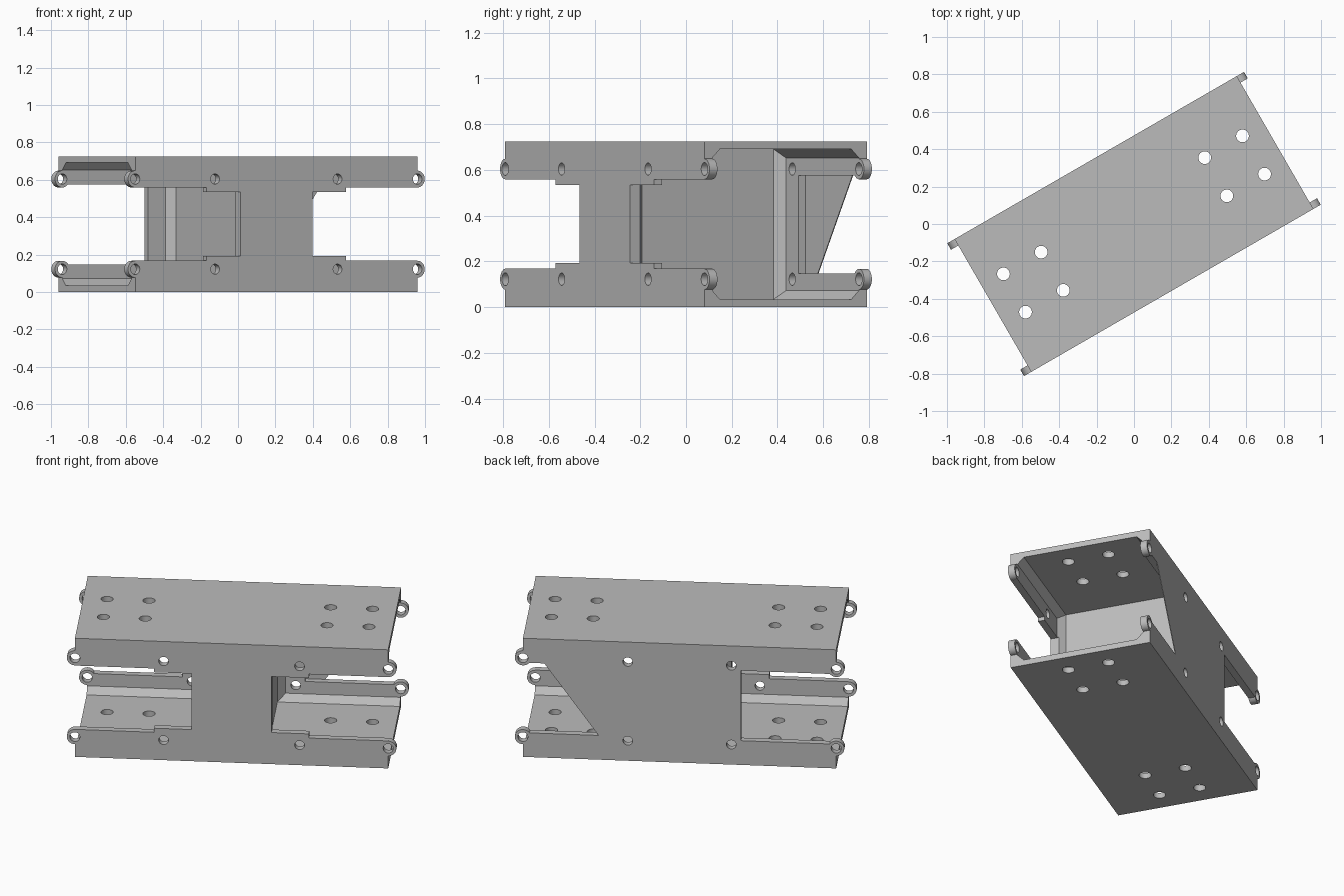
import bpy, bmesh, math
from mathutils import Matrix

if "Cube" in bpy.data.objects:
    bpy.data.objects.remove(bpy.data.objects["Cube"])

# Main sizes: half length, half width, height, wall and plate
HL, HW, H = 0.871, 0.41, 0.725
WALL, FLOOR, CHAMFER = 0.04, 0.034, 0.038
INNER = HW - WALL
LUG_Z = (0.122, 0.604)
SIGNS = (-1, 1)

grey = bpy.data.materials.new("light_grey")
grey.use_nodes = True
colour = (0.5, 0.5, 0.5, 1)
grey.diffuse_color = colour
grey.node_tree.nodes["Principled BSDF"].inputs["Base Color"].default_value = colour


def finish(name, bm):
    bmesh.ops.recalc_face_normals(bm, faces=bm.faces)
    mesh = bpy.data.meshes.new(name)
    bm.to_mesh(mesh)
    bm.free()
    mesh.materials.append(grey)
    obj = bpy.data.objects.new(name, mesh)
    bpy.context.collection.objects.link(obj)
    return obj


def hull(name, points):
    bm = bmesh.new()
    for p in points:
        bm.verts.new(p)
    bmesh.ops.convex_hull(bm, input=bm.verts)
    bmesh.ops.dissolve_limit(bm, angle_limit=0.001, verts=bm.verts, edges=bm.edges)
    return finish(name, bm)


def box(name, xs, ys, zs):
    return hull(name, [(x, y, z) for x in xs for y in ys for z in zs])


def cylinders(name, centres, radius, depth, axis):
    """One mesh of several separate cylinders along the y or z axis."""
    bm = bmesh.new()
    turn = Matrix.Rotation(math.pi / 2, 4, "X") if axis == "y" else Matrix()
    for c in centres:
        bmesh.ops.create_cone(bm, cap_ends=True, segments=32, radius1=radius,
                              radius2=radius, depth=depth,
                              matrix=Matrix.Translation(c) @ turn)
    return finish(name, bm)


def combine(obj, tool, operation="DIFFERENCE"):
    mod = obj.modifiers.new("combine", "BOOLEAN")
    mod.operation = operation
    mod.solver = "EXACT"
    mod.object = tool
    graph = bpy.context.evaluated_depsgraph_get()
    mesh = bpy.data.meshes.new_from_object(obj.evaluated_get(graph))
    obj.modifiers.clear()
    obj.data = mesh
    bpy.data.objects.remove(tool)


# Outer block
frame = box("bracket_frame", (-HL, HL), (-HW, HW), (0, H))

# Open pocket at each end, with chamfered corners, leaving a middle web
for s in SIGNS:
    points = []
    for y in SIGNS:
        for z, inward in ((FLOOR, 1), (H - FLOOR, -1)):
            for x in (0.19, 1.2):
                points.append((s * x, y * (INNER - CHAMFER), z))
            for x in (0.19 + CHAMFER + 0.005, 1.2):
                points.append((s * x, y * INNER, z + inward * CHAMFER))
    combine(frame, hull("pocket_cutter", points))

# Side cutouts: stepped in the front wall, plain in the back wall
for s in SIGNS:
    front, back = (-0.6, -0.34), (0.34, 0.6)
    combine(frame, box("front_cutter", (s * 0.43, s * 1.2), front, (0.168, 0.558)))
    combine(frame, box("front_step_cutter", (s * 0.222, s * 0.6), front, (0.193, 0.535)))
    combine(frame, box("back_cutter", (s * 0.341, s * 1.2), back, (0.148, 0.576)))

# Round hinge lugs at the eight corners
lug_spots = [(x * HL, y * (HW - WALL / 2), z)
             for x in SIGNS for y in SIGNS for z in LUG_Z]
combine(frame, cylinders("lugs", lug_spots, 0.045, WALL, "y"), "UNION")
combine(frame, cylinders("lug_hole_cutter", lug_spots, 0.028, 0.1, "y"))

# Holes through the side walls
wall_spots = [(x * offset, y * HW, z) for x in SIGNS
              for y, offset in ((-1, 0.378), (1, 0.288)) for z in LUG_Z]
combine(frame, cylinders("wall_hole_cutter", wall_spots, 0.027, 0.16, "y"))

# Four holes near each end, through the top and bottom plates
plate_spots = [(x * offset, y * 0.118, H / 2) for x in SIGNS
               for offset in (0.505, 0.738) for y in SIGNS]
combine(frame, cylinders("plate_hole_cutter", plate_spots, 0.034, 2, "z"))

# Thin slanted web in one back cutout
outline = ((0.341, 0.148), (0.45, 0.148), (0.752, 0.576), (0.341, 0.576))
gusset = hull("slanted_gusset", [(x, y, z) for x, z in outline for y in (HW - 0.004, HW)])

# Turn the finished parts and keep the edges sharp
for obj in (frame, gusset):
    obj.data.transform(Matrix.Rotation(math.radians(30), 4, "Z"))
    bpy.ops.object.select_all(action="DESELECT")
    obj.select_set(True)
    bpy.context.view_layer.objects.active = obj
    bpy.ops.object.shade_smooth_by_angle(angle=math.radians(30))
